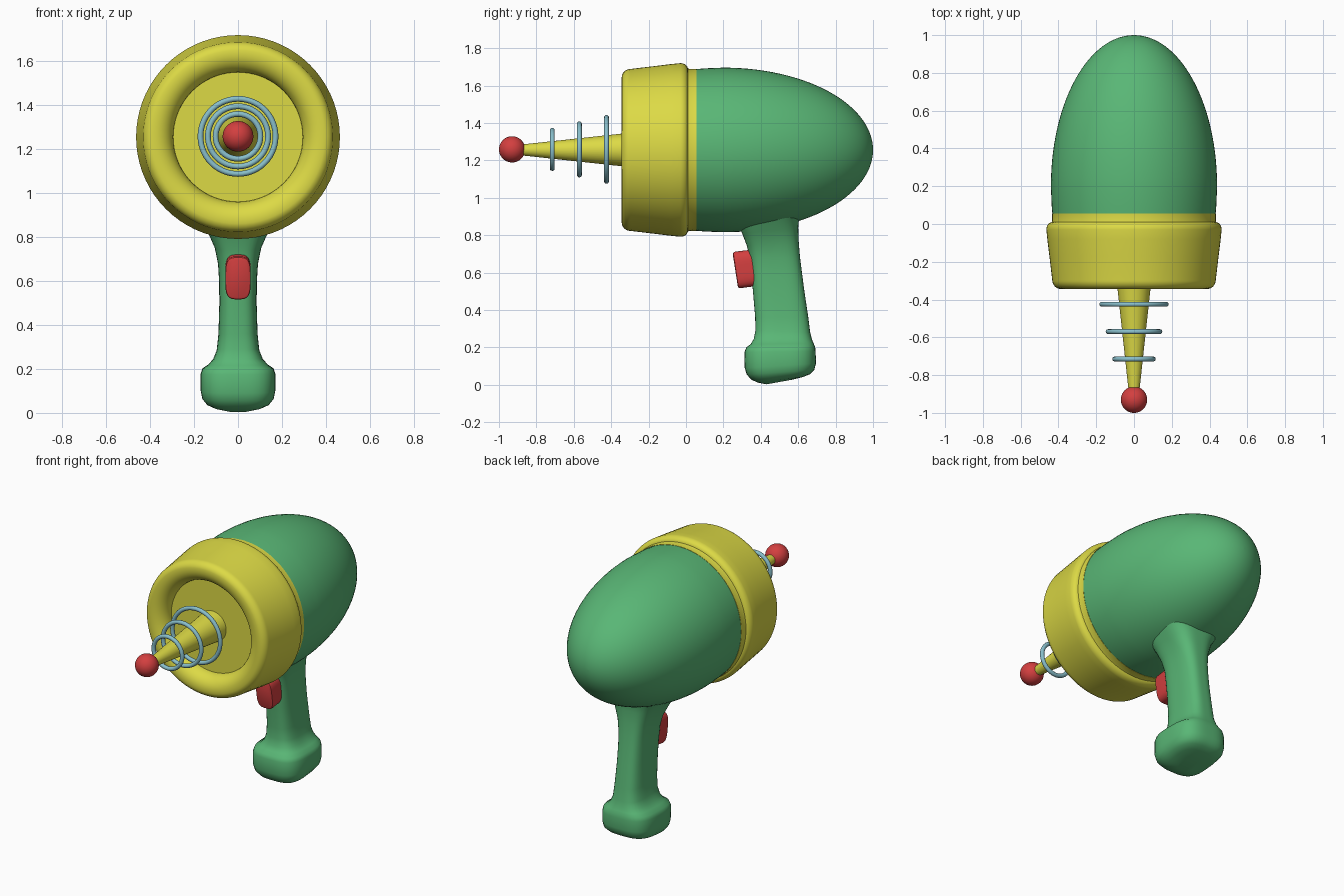
import bpy, bmesh
from math import sin, cos, pi, radians
from mathutils import Vector

if "Cube" in bpy.data.objects:
    bpy.data.objects.remove(bpy.data.objects["Cube"])

AXIS_Z = 1.256  # height of the barrel axis


def material(name, rgb):
    m = bpy.data.materials.new(name)
    m.diffuse_color = (*rgb, 1)
    m.use_nodes = True
    m.node_tree.nodes["Principled BSDF"].inputs["Base Color"].default_value = m.diffuse_color
    return m


GREEN = material("green", (0.10, 0.47, 0.18))
YELLOW = material("yellow", (0.72, 0.70, 0.06))
RED = material("red", (0.65, 0.05, 0.05))
BLUE = material("light_blue", (0.25, 0.52, 0.60))


def finish(obj, mat, angle=40):
    obj.data.materials.append(mat)
    bpy.ops.object.select_all(action='DESELECT')
    obj.select_set(True)
    bpy.context.view_layer.objects.active = obj
    bpy.ops.object.shade_smooth_by_angle(angle=radians(angle))


def skin(name, rings, mat, angle=40):
    """Join closed rings of points into a capped tube."""
    bm = bmesh.new()
    loops = [[bm.verts.new(p) for p in ring] for ring in rings]
    n = len(loops[0])
    for a, b in zip(loops, loops[1:]):
        for i in range(n):
            j = (i + 1) % n
            bm.faces.new((a[i], a[j], b[j], b[i]))
    bm.faces.new(loops[0])
    bm.faces.new(loops[-1])
    bmesh.ops.remove_doubles(bm, verts=bm.verts, dist=1e-5)
    bmesh.ops.recalc_face_normals(bm, faces=bm.faces)
    me = bpy.data.meshes.new(name)
    bm.to_mesh(me)
    bm.free()
    obj = bpy.data.objects.new(name, me)
    bpy.context.collection.objects.link(obj)
    finish(obj, mat, angle)
    return obj


def lathe(name, profile, mat, n=72):
    """Revolve (radius, y) points about the barrel axis."""
    rings = [[(r * cos(2 * pi * i / n), y, AXIS_Z + r * sin(2 * pi * i / n))
              for i in range(n)] for r, y in profile]
    return skin(name, rings, mat)


def loft(name, rows, mat, power, n=48, angle=40):
    """Rounded-box sections; each row is (y1, z1, y2, z2, half_width)."""
    rings = []
    for y1, z1, y2, z2, hx in rows:
        a, b = Vector((0, y1, z1)), Vector((0, y2, z2))
        mid, half = (a + b) / 2, (b - a) / 2
        ring = []
        for i in range(n):
            c, s = cos(2 * pi * i / n), sin(2 * pi * i / n)
            k = (abs(c) ** power + abs(s) ** power) ** (-1 / power)
            ring.append(mid + half * (s * k) + Vector((hx * c * k, 0, 0)))
        rings.append(ring)
    return skin(name, rings, mat, angle)


def arc(cr, cy, rr, ry, a0, a1, n):
    return [(cr + rr * cos(radians(a0 + (a1 - a0) * i / n)),
             cy + ry * sin(radians(a0 + (a1 - a0) * i / n))) for i in range(n + 1)]


# egg-shaped body
lathe("body", [(0.3, 0.04), (0.431, 0.04), (0.436, 0.1)]
      + [(max(0.0002, 0.44 * cos(t)), 0.2 + 0.8 * sin(t))
         for t in [pi / 2 * i / 28 for i in range(29)]], GREEN)

# front collar with rolled rim, recessed face and rear band
lathe("collar", [(0.0002, -0.26)]
      + arc(0.38, -0.26, 0.085, 0.084, 180, 270, 10)
      + arc(0.387, -0.296, 0.046, 0.048, 280, 360, 8)
      + [(0.448, -0.17), (0.459, -0.08)]
      + arc(0.433, -0.03, 0.031, 0.04, 0, 85, 7)
      + [(0.433, 0.02), (0.434, 0.055), (0.3, 0.055)], YELLOW)

# emitter cone
lathe("emitter_cone", [(0.099, -0.25), (0.087, -0.345), (0.03, -0.87), (0.028, -0.92)],
      YELLOW, 40)

# rings around the emitter
for i, (y, r) in enumerate([(-0.425, 0.171), (-0.57, 0.137), (-0.715, 0.102)]):
    bpy.ops.mesh.primitive_torus_add(location=(0, y, AXIS_Z + 0.003), rotation=(pi / 2, 0, 0),
                                     major_radius=r, minor_radius=0.013,
                                     major_segments=56, minor_segments=12)
    ring = bpy.context.object
    ring.name = f"emitter_ring_{i + 1}"
    finish(ring, BLUE)

# tip ball
bpy.ops.mesh.primitive_uv_sphere_add(segments=40, ring_count=20, radius=0.07,
                                     location=(0, -0.93, AXIS_Z + 0.003))
ball = bpy.context.object
ball.name = "tip_ball"
finish(ball, RED)

# grip with flared top and wide foot
loft("grip", [
    (0.25, 0.97, 0.63, 0.97, 0.22), (0.275, 0.87, 0.605, 0.90, 0.175),
    (0.30, 0.81, 0.60, 0.84, 0.137), (0.325, 0.745, 0.603, 0.76, 0.106),
    (0.340, 0.68, 0.610, 0.68, 0.091), (0.348, 0.60, 0.620, 0.60, 0.086),
    (0.358, 0.50, 0.633, 0.50, 0.085), (0.370, 0.36, 0.654, 0.36, 0.089),
    (0.371, 0.29, 0.664, 0.28, 0.097), (0.362, 0.245, 0.673, 0.245, 0.113),
    (0.345, 0.217, 0.682, 0.222, 0.136), (0.322, 0.20, 0.690, 0.205, 0.162),
    (0.313, 0.175, 0.693, 0.180, 0.170), (0.314, 0.09, 0.695, 0.115, 0.170),
    (0.325, 0.055, 0.686, 0.08, 0.163), (0.350, 0.027, 0.663, 0.057, 0.143),
    (0.385, 0.012, 0.625, 0.042, 0.108), (0.43, 0.003, 0.57, 0.028, 0.05),
], GREEN, 3.2, angle=60)

# trigger
loft("trigger", [
    (0.39, 0.53, 0.37, 0.725, 0.058), (0.29, 0.517, 0.262, 0.712, 0.058),
    (0.281, 0.519, 0.253, 0.707, 0.056), (0.277, 0.526, 0.25, 0.699, 0.050),
], RED, 3.6)
